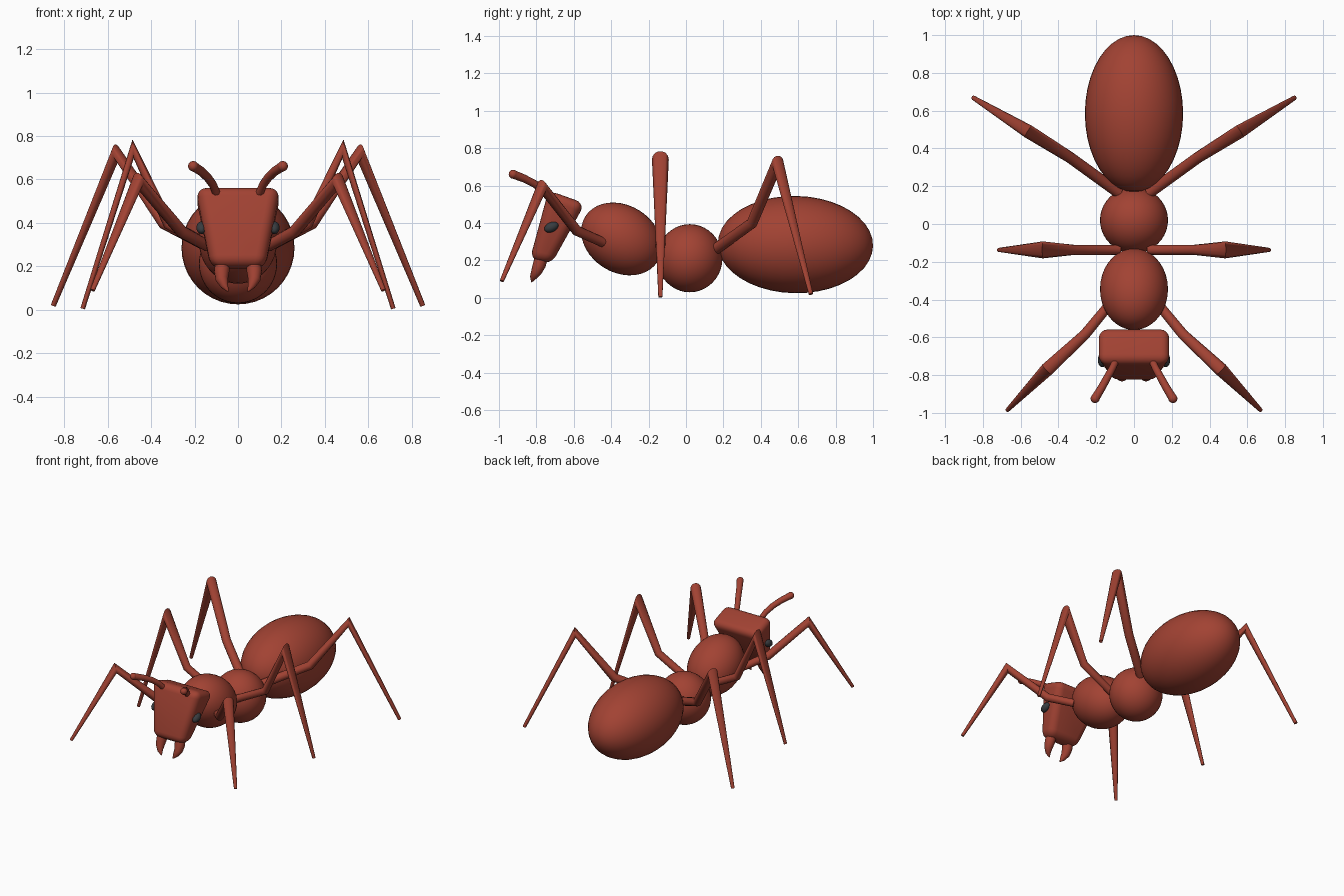
import bpy, bmesh, math
from mathutils import Vector, Matrix

if "Cube" in bpy.data.objects:
    bpy.data.objects.remove(bpy.data.objects["Cube"])


def material(name, rgb):
    m = bpy.data.materials.new(name)
    m.diffuse_color = (*rgb, 1)
    m.use_nodes = True
    m.node_tree.nodes["Principled BSDF"].inputs["Base Color"].default_value = m.diffuse_color
    return m


RED = material("rust red", (0.36, 0.055, 0.033))
DARK = material("dark grey", (0.04, 0.045, 0.05))


def finish(name, bm, mat, angle=60):
    bmesh.ops.recalc_face_normals(bm, faces=bm.faces)
    me = bpy.data.meshes.new(name)
    bm.to_mesh(me)
    bm.free()
    me.materials.append(mat)
    ob = bpy.data.objects.new(name, me)
    bpy.context.collection.objects.link(ob)
    bpy.ops.object.select_all(action='DESELECT')
    ob.select_set(True)
    bpy.context.view_layer.objects.active = ob
    bpy.ops.object.shade_smooth_by_angle(angle=math.radians(angle))
    return ob


def ellipsoid(name, centre, radii, tilt=0, mat=RED, segs=40):
    """Stretched sphere, poles along y, tilted about x (degrees)."""
    bm = bmesh.new()
    bmesh.ops.create_uvsphere(bm, u_segments=segs, v_segments=segs // 2, radius=1)
    mtx = (Matrix.Translation(centre) @ Matrix.Rotation(math.radians(tilt), 4, 'X')
           @ Matrix.Diagonal((*radii, 1)) @ Matrix.Rotation(math.pi / 2, 4, 'X'))
    bmesh.ops.transform(bm, matrix=mtx, verts=bm.verts)
    return finish(name, bm, mat)


def tube(name, points, radii, side, segs=14, angle=60):
    """Tapered tube through points; rings lie in the plane bisecting each joint."""
    bm = bmesh.new()
    pts = [Vector((x * side, y, z)) for x, y, z in points]
    rings = []
    for i, p in enumerate(pts):
        a = (p - pts[i - 1]).normalized() if i else Vector()
        b = (pts[i + 1] - p).normalized() if i < len(pts) - 1 else Vector()
        t = (a + b).normalized()
        # sideways axis is horizontal, across the limb
        run = pts[-1] - pts[0]
        u = Vector((-run.y, run.x, 0))
        u = (u - t * u.dot(t)).normalized()
        v = t.cross(u)
        rings.append([bm.verts.new(p + radii[i] * (u * math.cos(k) + v * math.sin(k)))
                      for k in (2 * math.pi * j / segs for j in range(segs))])
    for r, s in zip(rings, rings[1:]):
        for j in range(segs):
            k = (j + 1) % segs
            bm.faces.new((r[j], r[k], s[k], s[j]))
    bm.faces.new(rings[0])
    bm.faces.new(rings[-1])
    return finish(name, bm, RED, angle)


# Body segments
ellipsoid("abdomen", (0, 0.585, 0.285), (0.26, 0.415, 0.26), -1)
ellipsoid("waist", (0, 0.02, 0.212), (0.18, 0.175, 0.182))
ellipsoid("thorax", (0, -0.345, 0.315), (0.18, 0.228, 0.18), -32)

# Head: tapered block with rounded edges
bm = bmesh.new()
bmesh.ops.create_cube(bm, size=2)
for v in bm.verts:
    s, front, top = v.co.x, v.co.y < 0, v.co.z > 0
    if top:
        y, z = (-0.735, 0.575) if front else (-0.54, 0.505)
    else:
        y, z = (-0.835, 0.205) if front else (-0.72, 0.18)
    v.co = (s * (0.195 if top else 0.125), y, z)
bmesh.ops.bevel(bm, geom=bm.edges[:], offset=0.05, segments=5, profile=0.5,
                affect='EDGES', clamp_overlap=True)
finish("head", bm, RED)

# Leg paths: hip, bend, knee, foot
LEGS = {
    "front_leg": ([(0.145, -0.445, 0.297), (0.26, -0.585, 0.36), (0.46, -0.77, 0.595),
                   (0.67, -0.985, 0.09)], (0.026, 0.028, 0.036, 0.011)),
    "middle_leg": ([(0.08, -0.137, 0.27), (0.32, -0.137, 0.395), (0.483, -0.137, 0.74),
                    (0.715, -0.137, 0.005)], (0.026, 0.027, 0.045, 0.011)),
    "hind_leg": ([(0.08, 0.165, 0.265), (0.34, 0.353, 0.40), (0.56, 0.49, 0.725),
                  (0.85, 0.668, 0.02)], (0.03, 0.03, 0.036, 0.012)),
}

for side, tag in ((-1, "left"), (1, "right")):
    for name, (path, radii) in LEGS.items():
        tube(f"{tag}_{name}", path, radii, side)
    # Feeler with a rounded tip
    tube(f"{tag}_antenna", [(0.085, -0.70, 0.50), (0.115, -0.765, 0.575), (0.14, -0.81, 0.61),
                            (0.17, -0.865, 0.638), (0.205, -0.922, 0.66)],
         (0.018, 0.019, 0.02, 0.021, 0.023), side)
    ellipsoid(f"{tag}_antenna_tip", (side * 0.206, -0.924, 0.661), (0.024,) * 3, segs=16)
    # Curved jaw
    tube(f"{tag}_jaw", [(0.07, -0.77, 0.225), (0.075, -0.785, 0.175), (0.074, -0.80, 0.14),
                        (0.062, -0.817, 0.11), (0.046, -0.825, 0.085)],
         (0.036, 0.035, 0.029, 0.018, 0.003), side)
    # Eye
    ellipsoid(f"{tag}_eye", (side * 0.167, -0.72, 0.378), (0.025, 0.04, 0.026), 25, DARK, 20)
